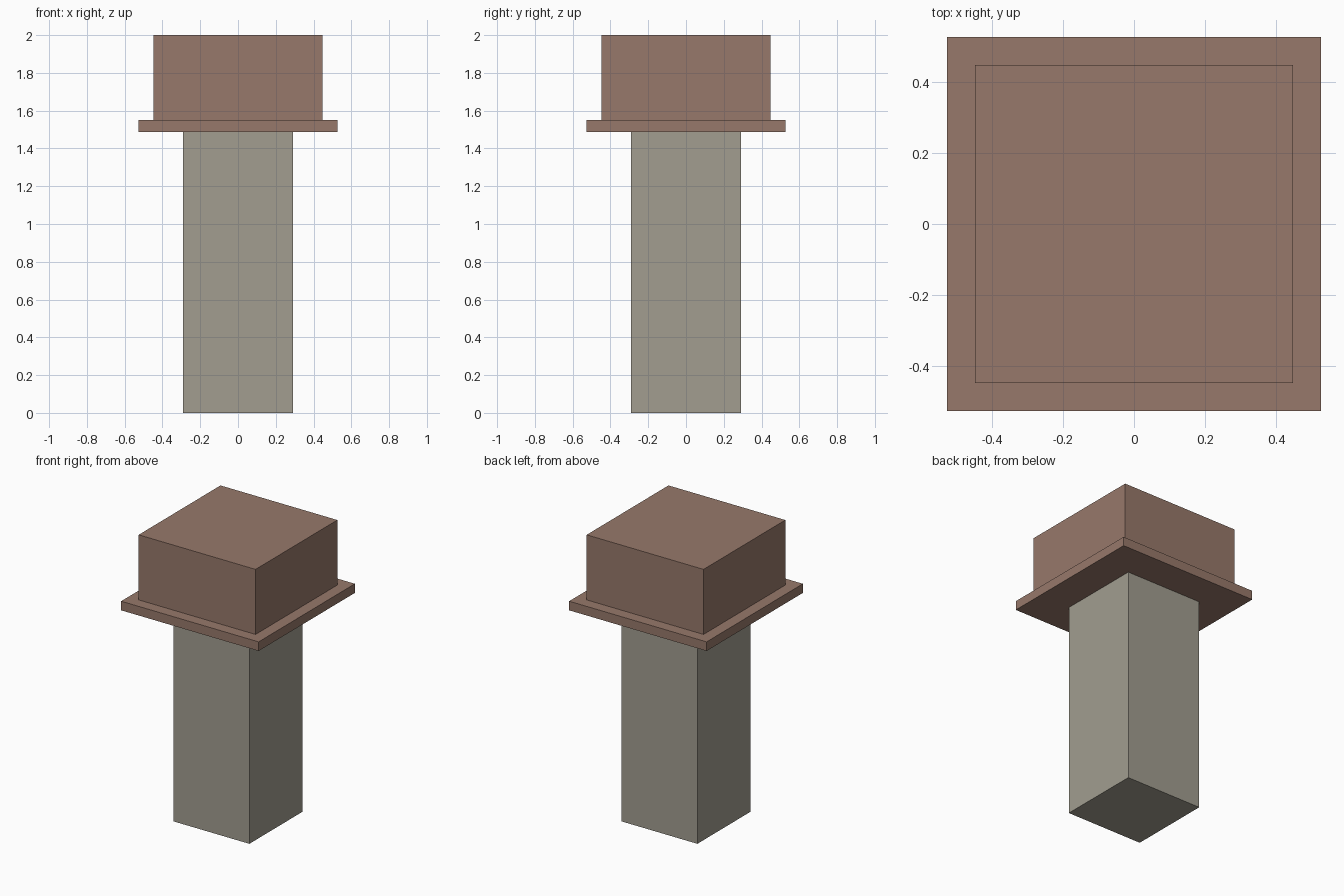
import bpy

if "Cube" in bpy.data.objects:
    bpy.data.objects.remove(bpy.data.objects["Cube"])


def make_material(name, color):
    mat = bpy.data.materials.new(name)
    mat.diffuse_color = (*color, 1)
    mat.use_nodes = True
    mat.node_tree.nodes["Principled BSDF"].inputs["Base Color"].default_value = mat.diffuse_color
    return mat


def square_block(name, width, z0, z1, mat):
    bpy.ops.mesh.primitive_cube_add(size=1, location=(0, 0, (z0 + z1) / 2))
    obj = bpy.context.object
    obj.name = name
    obj.scale = (width, width, z1 - z0)
    bpy.ops.object.transform_apply(location=False, rotation=False, scale=True)
    obj.data.materials.append(mat)
    return obj


stone = make_material("grey_stone", (0.36, 0.34, 0.28))
brown = make_material("brown", (0.31, 0.19, 0.145))

# Square shaft, thin projecting rim and the cap block on top
square_block("post", 0.58, 0.0, 1.487, stone)
square_block("rim", 1.052, 1.487, 1.55, brown)
square_block("cap", 0.894, 1.55, 2.0, brown)
